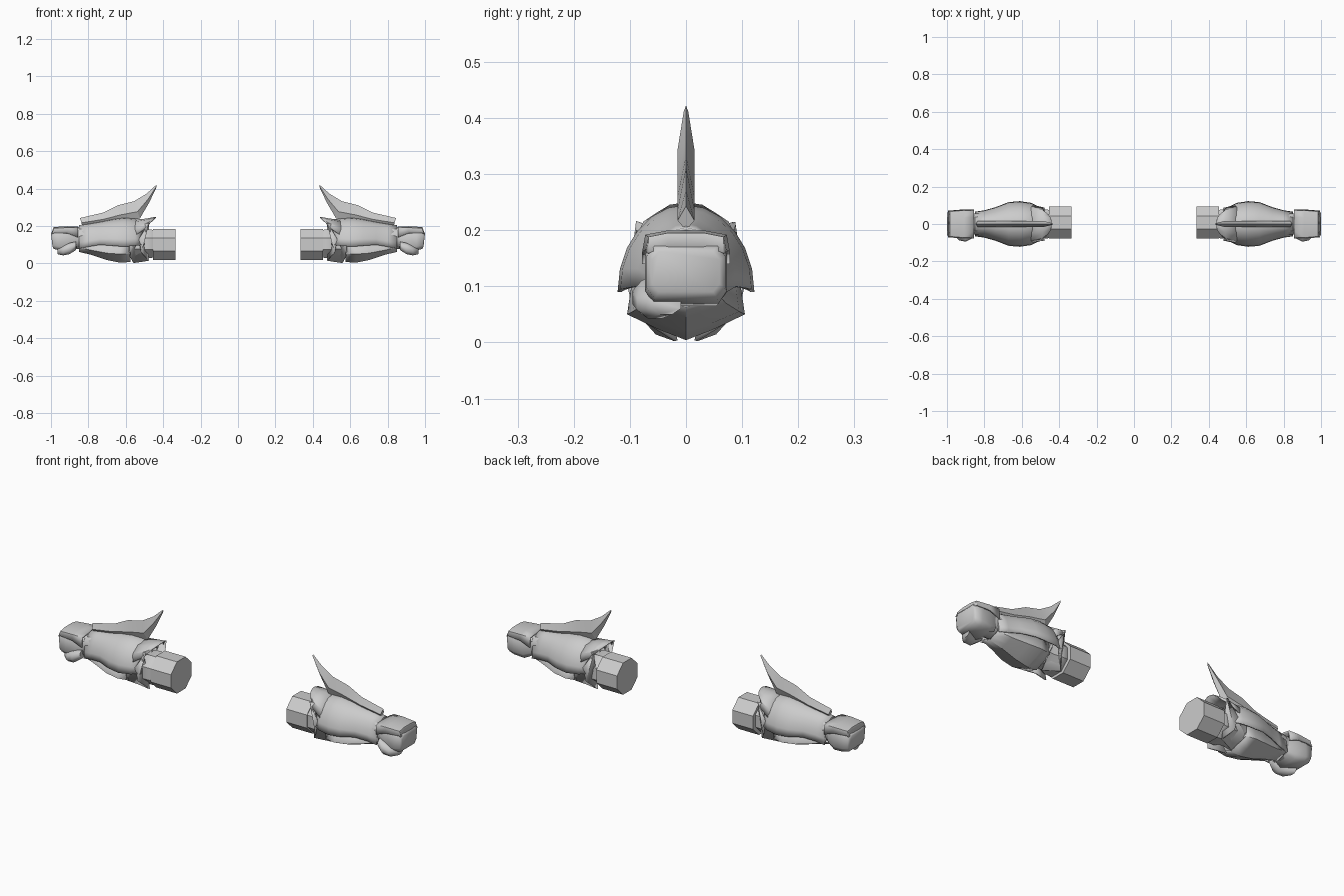
import bpy, bmesh, math
from mathutils import Vector

if "Cube" in bpy.data.objects:
    bpy.data.objects.remove(bpy.data.objects["Cube"])

steel = bpy.data.materials.new("steel grey")
steel.diffuse_color = (0.6, 0.6, 0.6, 1)
steel.use_nodes = True
steel.node_tree.nodes["Principled BSDF"].inputs["Base Color"].default_value = steel.diffuse_color


def finish(name, bm, thick=0, angle=35):
    """Make the right-arm part and its mirrored left-arm twin."""
    bmesh.ops.recalc_face_normals(bm, faces=bm.faces)
    for side in (1, -1):
        me = bpy.data.meshes.new(name)
        b = bm.copy()
        if side < 0:
            bmesh.ops.scale(b, vec=(-1, 1, 1), verts=b.verts)
            bmesh.ops.reverse_faces(b, faces=b.faces)
        b.to_mesh(me)
        b.free()
        me.materials.append(steel)
        ob = bpy.data.objects.new(("right_" if side > 0 else "left_") + name, me)
        bpy.context.collection.objects.link(ob)
        if thick:
            m = ob.modifiers.new("thickness", 'SOLIDIFY')
            m.thickness, m.offset = thick, -1
        bpy.context.view_layer.objects.active = ob
        bpy.ops.object.select_all(action='DESELECT')
        ob.select_set(True)
        bpy.ops.object.shade_smooth_by_angle(angle=math.radians(angle))
    bm.free()


def loft(name, rings, closed=True, caps=True, thick=0, angle=35):
    """Skin a list of rings, each a list of (x, y, z) points."""
    bm = bmesh.new()
    vs = [[bm.verts.new(p) for p in r] for r in rings]
    n = len(vs[0])
    for a, b in zip(vs, vs[1:]):
        for i in range(n if closed else n - 1):
            j = (i + 1) % n
            bm.faces.new((a[i], a[j], b[j], b[i]))
    if closed and caps:
        bm.faces.new(vs[0])
        bm.faces.new(vs[-1])
    finish(name, bm, thick, angle)


def ring(x, cy, cz, ry, rz, n=8, lean=0):
    """Closed upright ring; lean shifts the top along x."""
    pts = []
    for i in range(n):
        t = 2 * math.pi * (i + 0.5) / n
        s = 1 / math.cos(math.pi / n)
        pts.append((x + lean * math.sin(t), cy + ry * s * math.cos(t), cz + rz * s * math.sin(t)))
    return pts


def arch(x, half, low, top, n=12, lean=0):
    """Open arch from one lower edge over the top to the other."""
    return [(x + lean * math.sin(math.pi * i / n), half * math.cos(math.pi * i / n),
             low + (top - low) * math.sin(math.pi * i / n)) for i in range(n + 1)]


# upper arm cuff and the elbow joint in front of it
loft("arm_cuff", [ring(0.335, 0.008, 0.102, 0.086, 0.083),
                  ring(0.455, 0.008, 0.102, 0.086, 0.083)])
loft("elbow_joint", [ring(0.44, 0, 0.105, 0.066, 0.066), ring(0.462, 0, 0.105, 0.078, 0.076),
                     ring(0.50, 0, 0.105, 0.078, 0.076), ring(0.525, 0, 0.105, 0.066, 0.064),
                     ring(0.62, 0, 0.105, 0.075, 0.07)])

# rounded forearm shell, open underneath
loft("forearm_shell", [arch(0.50, 0.088, 0.10, 0.215, lean=0.015),
                       arch(0.55, 0.113, 0.095, 0.24),
                       arch(0.61, 0.122, 0.09, 0.245),
                       arch(0.67, 0.117, 0.095, 0.237),
                       arch(0.74, 0.09, 0.10, 0.222),
                       arch(0.80, 0.073, 0.09, 0.212),
                       arch(0.85, 0.066, 0.08, 0.205)], closed=False, thick=0.006, angle=50)


# faceted trough under the forearm
def trough(x, half, top, knee, low):
    return [(x, half * 0.9, top), (x, half, knee), (x, half * 0.45, low + (knee - low) * 0.4), (x, 0, low),
            (x, -half * 0.45, low + (knee - low) * 0.4), (x, -half, knee), (x, -half * 0.9, top)]


loft("forearm_underside", [trough(0.575, 0.095, 0.12, 0.05, 0.008), trough(0.63, 0.105, 0.12, 0.05, 0.004),
                           trough(0.70, 0.095, 0.12, 0.055, 0.018), trough(0.78, 0.071, 0.12, 0.07, 0.045),
                           trough(0.85, 0.058, 0.12, 0.085, 0.062)], closed=False, thick=0.008, angle=30)

# wrist tube
loft("wrist", [ring(0.74, 0, 0.14, 0.062, 0.06, 12), ring(0.84, 0, 0.138, 0.057, 0.06, 12),
               ring(0.89, 0, 0.132, 0.055, 0.055, 12)])

# flared collar above the elbow, and the rear guards hanging below it
loft("elbow_collar", [arch(0.47, 0.058, 0.215, 0.25, 6, -0.03),
                      arch(0.49, 0.088, 0.19, 0.24, 6, 0.0),
                      arch(0.55, 0.10, 0.15, 0.235, 6)], closed=False, thick=0.005, angle=30)
for y in (1, -1):
    bm = bmesh.new()
    pts = [(0.50, 0.07, 0.21), (0.475, 0.085, 0.215), (0.53, 0.10, 0.13), (0.515, 0.095, 0.06),
           (0.475, 0.05, 0.015), (0.56, 0.015, 0.004), (0.585, 0.09, 0.05), (0.58, 0.105, 0.13)]
    bm.faces.new([bm.verts.new((x, y * w, z)) for x, w, z in pts])
    bmesh.ops.triangulate(bm, faces=bm.faces)
    finish("elbow_guard_" + ("back" if y > 0 else "front"), bm, 0.006, 20)

# swept fin with a thick spine and sharp rim
bm = bmesh.new()
upper = [(0.435, 0.422), (0.49, 0.372), (0.555, 0.333), (0.64, 0.312), (0.72, 0.272), (0.845, 0.243)]
lower = [(0.437, 0.405), (0.475, 0.325), (0.525, 0.24), (0.62, 0.225), (0.72, 0.212), (0.832, 0.20)]
rim = [bm.verts.new((x, 0, z)) for x, z in upper]
base = [bm.verts.new((x, 0, z)) for x, z in lower]
for s in (1, -1):
    mid = [bm.verts.new((a[0] * .4 + b[0] * .6, s * (0.004 if i == 0 else 0.015), a[1] * .4 + b[1] * .6))
           for i, (a, b) in enumerate(zip(upper, lower))]
    for i in range(5):
        bm.faces.new((rim[i], rim[i + 1], mid[i + 1], mid[i]))
        bm.faces.new((mid[i], mid[i + 1], base[i + 1], base[i]))
    for i in (0, 5):
        bm.faces.new((rim[i], mid[i], base[i]))
finish("fin", bm, 0, 20)


# folded plate over the back of the hand
def hand_arch(x, w, low, top):
    return [(x, w, low), (x, w * 0.93, top - 0.007), (x, w * 0.45, top), (x, -w * 0.45, top),
            (x, -w * 0.93, top - 0.007), (x, -w, low)]


loft("hand_plate", [hand_arch(0.855, 0.078, 0.14, 0.198), hand_arch(0.91, 0.078, 0.162, 0.199),
                    hand_arch(0.985, 0.072, 0.165, 0.195), hand_arch(0.995, 0.071, 0.16, 0.168)],
     closed=False, thick=0.008, angle=30)


# closed fist: rounded box running forward, then fingers curled underneath
def box_ring(x, w, z0, z1, tilt=0):
    c = 0.8
    pts = [(w, z0 + (z1 - z0) * 0.2), (w, z0 + (z1 - z0) * 0.8), (w * c, z1), (-w * c, z1),
           (-w, z0 + (z1 - z0) * 0.8), (-w, z0 + (z1 - z0) * 0.2), (-w * c, z0), (w * c, z0)]
    return [(x + tilt * (z - z0) / (z1 - z0), y, z) for y, z in pts]


loft("fist", [box_ring(0.86, 0.055, 0.085, 0.175), box_ring(0.90, 0.068, 0.065, 0.178),
              box_ring(0.955, 0.073, 0.07, 0.178, -0.003), box_ring(0.985, 0.07, 0.078, 0.172, 0.008),
              box_ring(0.992, 0.06, 0.09, 0.162, 0.008)], angle=60)

# thumb tucked under the front side of the fist
loft("thumb", [ring(0.865, -0.055, 0.095, 0.022, 0.022, 8), ring(0.90, -0.068, 0.08, 0.027, 0.03, 8),
               ring(0.935, -0.055, 0.068, 0.032, 0.025, 8), ring(0.965, -0.035, 0.068, 0.026, 0.018, 8)],
     angle=60)
